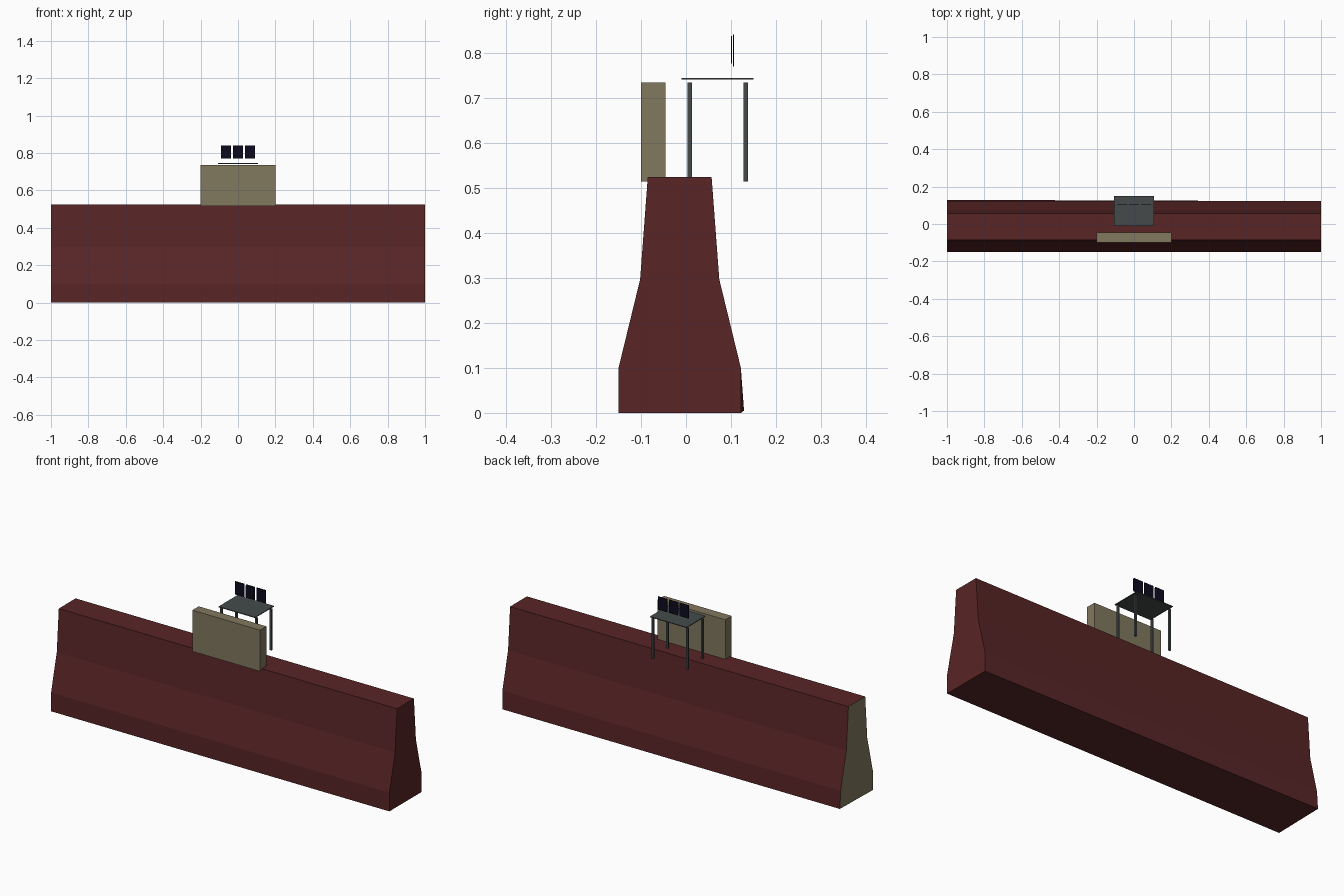
import bpy
import bmesh

cube = bpy.data.objects.get("Cube")
if cube:
    bpy.data.objects.remove(cube, do_unlink=True)


def material(name, rgb):
    m = bpy.data.materials.new(name)
    m.use_nodes = True
    m.diffuse_color = (*rgb, 1)
    m.node_tree.nodes["Principled BSDF"].inputs["Base Color"].default_value = (*rgb, 1)
    return m


RED = material("dark red", (0.098, 0.018, 0.019))
TAN = material("khaki", (0.222, 0.188, 0.114))
GREY = material("slate grey", (0.058, 0.068, 0.070))
NAVY = material("navy black", (0.004, 0.003, 0.014))


def add_object(name, bm, *mats):
    bmesh.ops.recalc_face_normals(bm, faces=bm.faces)
    mesh = bpy.data.meshes.new(name)
    bm.to_mesh(mesh)
    bm.free()
    for m in mats:
        mesh.materials.append(m)
    ob = bpy.data.objects.new(name, mesh)
    bpy.context.collection.objects.link(ob)
    return ob


def box(name, low, high, mat):
    bm = bmesh.new()
    bmesh.ops.create_cube(bm, size=1)
    for v in bm.verts:
        for i in range(3):
            v.co[i] = low[i] + (v.co[i] + 0.5) * (high[i] - low[i])
    return add_object(name, bm, mat)


# Barrier: stepped profile extruded along x, with one khaki end
profile = [(-0.15, 0), (0.122, 0), (0.122, 0.1), (0.074, 0.297),
           (0.057, 0.524), (-0.085, 0.524), (-0.102, 0.297), (-0.15, 0.1)]
bm = bmesh.new()
end = bm.faces.new([bm.verts.new((-1, y, z)) for y, z in profile])
result = bmesh.ops.extrude_face_region(bm, geom=[end], use_keep_orig=True)
for v in result["geom"]:
    if isinstance(v, bmesh.types.BMVert):
        v.co.x = 1
bm.normal_update()
# Slightly pulled-out bottom corner at the khaki end
for v in bm.verts:
    if v.co.x < 0 and v.co.y > 0.1 and v.co.z < 0.05:
        v.co.y, v.co.z = 0.129, 0.005
for f in bm.faces:
    if all(v.co.x < 0 for v in f.verts):
        f.material_index = 1
add_object("barrier", bm, RED, TAN)

# Front panel above the barrier
box("front_panel", (-0.2, -0.1, 0.515), (0.2, -0.046, 0.735), TAN)

# Table with four legs
box("table_top", (-0.108, -0.01, 0.741), (0.108, 0.15, 0.745), GREY)
for side, x in (("left", 0.103), ("right", -0.103)):
    for place, y in (("front", 0.008), ("back", 0.133)):
        box(f"{place}_{side}_leg", (x - 0.005, y - 0.005, 0.515),
            (x + 0.005, y + 0.005, 0.735), GREY)

# Three thin screens, each with a back plate and a smaller display
for name, x in (("right", -0.064), ("middle", 0), ("left", 0.064)):
    box(f"{name}_screen_back", (x - 0.027, 0.105, 0.77),
        (x + 0.027, 0.107, 0.841), NAVY)
    box(f"{name}_screen_display", (x - 0.025, 0.1005, 0.777),
        (x + 0.025, 0.102, 0.838), NAVY)
